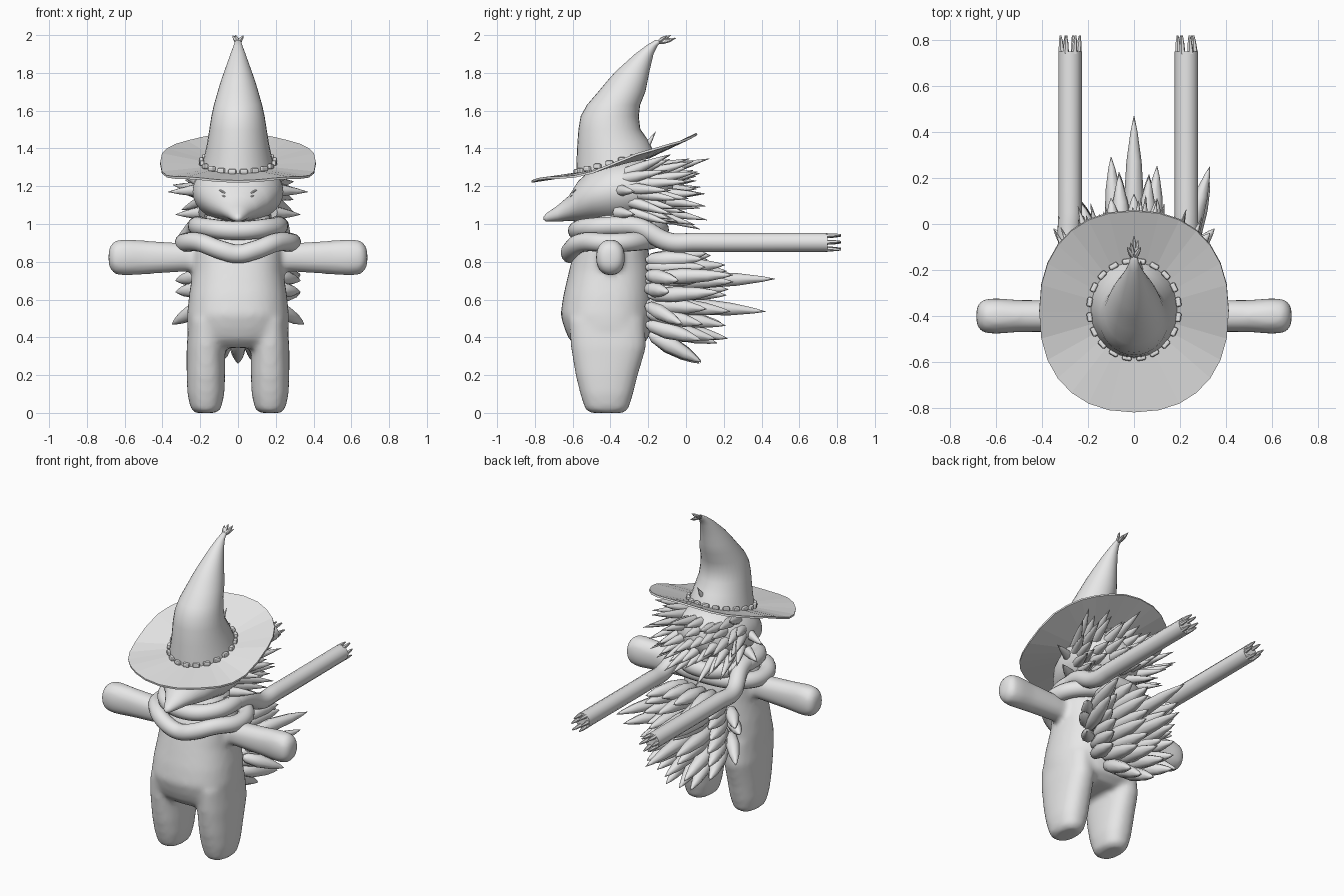
import bpy, bmesh, math, random
from mathutils import Vector, Matrix

random.seed(4)
cube = bpy.data.objects.get("Cube")
if cube:
    bpy.data.objects.remove(cube, do_unlink=True)

grey = bpy.data.materials.new("light_grey")
grey.use_nodes = True
grey.diffuse_color = (0.8, 0.8, 0.8, 1)
grey.node_tree.nodes["Principled BSDF"].inputs["Base Color"].default_value = (0.8, 0.8, 0.8, 1)


def finish(name, bm, angle=40):
    """Turn a bmesh into a named object, smooth below the given angle."""
    bmesh.ops.recalc_face_normals(bm, faces=bm.faces)
    mesh = bpy.data.meshes.new(name)
    bm.to_mesh(mesh)
    bm.free()
    mesh.materials.append(grey)
    obj = bpy.data.objects.new(name, mesh)
    bpy.context.collection.objects.link(obj)
    bpy.ops.object.select_all(action="DESELECT")
    obj.select_set(True)
    bpy.context.view_layer.objects.active = obj
    if angle:
        bpy.ops.object.shade_smooth_by_angle(angle=math.radians(angle))
    return obj


def ring(center, u, v, n=32, power=1.0):
    """Closed (super)ellipse around center spanned by half axes u and v."""
    pts = []
    for i in range(n):
        a = 2 * math.pi * i / n
        c, s = math.cos(a), math.sin(a)
        c, s = (math.copysign(abs(k) ** power, k) for k in (c, s))
        pts.append(Vector(center) + Vector(u) * c + Vector(v) * s)
    return pts


def loft(bm, rings, caps=True):
    rows = [[bm.verts.new(p) for p in r] for r in rings]
    n = len(rows[0])
    for a, b in zip(rows, rows[1:]):
        for i in range(n):
            j = (i + 1) % n
            bm.faces.new((a[i], a[j], b[j], b[i]))
    if caps:
        bm.faces.new(rows[0][::-1])
        bm.faces.new(rows[-1])


LEAF = ((0, 0.3), (0.1, 0.75), (0.38, 1), (0.7, 0.72), (0.9, 0.32), (1, 0.03))
THORN = ((0, 1), (0.3, 0.85), (0.65, 0.5), (1, 0.04))


def spike(bm, base, tip, radius, profile=LEAF, n=8):
    base, tip = Vector(base), Vector(tip)
    d = (tip - base).normalized()
    u = d.orthogonal().normalized()
    v = d.cross(u)
    loft(bm, [ring(base.lerp(tip, t), u * r * radius, v * r * radius, n) for t, r in profile])


def upright(x, rows, power):
    """Horizontal rings from rows of height, front y, back y and half width."""
    return [ring((x, (f + b) / 2, z), (w, 0, 0), (0, (b - f) / 2, 0), power=power)
            for z, f, b, w in rows]


# Body: torso, legs and arms fused into one soft skin
bm = bmesh.new()
loft(bm, upright(0, (
    (.345, -.57, -.26, .2), (.39, -.62, -.2, .255), (.45, -.645, -.185, .27),
    (.52, -.665, -.175, .27), (.62, -.65, -.175, .26), (.75, -.62, -.18, .24),
    (.87, -.59, -.2, .24), (.95, -.55, -.22, .21), (1.08, -.48, -.22, .15)), 0.85))
for side in (-1, 1):
    loft(bm, upright(side * .17, (
        (0, -.51, -.33, .055), (.02, -.535, -.305, .08), (.1, -.56, -.28, .098),
        (.2, -.585, -.255, .102), (.35, -.61, -.21, .102), (.5, -.62, -.22, .09)), 0.85))
    loft(bm, [ring((side * x, -.4, .823), (0, ry, 0), (0, 0, rz), power=0.9)
              for x, ry, rz in ((.1, .06, .07), (.3, .07, .077), (.5, .07, .09),
                                (.6, .078, .097), (.655, .074, .088), (.685, .045, .05))])
body = finish("body", bm, 0)
remesh = body.modifiers.new("fuse", "REMESH")
remesh.mode = "VOXEL"
remesh.voxel_size = 0.016
remesh.use_smooth_shade = True
soften = body.modifiers.new("soften", "SMOOTH")
soften.factor = 0.5
soften.iterations = 9

# Head with a long pointed snout
bm = bmesh.new()
loft(bm, [ring((0, y, z), (w, 0, 0), (0, 0, h)) for y, z, w, h in (
    (-.755, 1.03, .006, .006), (-.74, 1.034, .024, .022), (-.68, 1.055, .055, .043),
    (-.62, 1.083, .095, .066), (-.57, 1.12, .155, .108), (-.5, 1.15, .205, .14),
    (-.4, 1.17, .24, .17), (-.28, 1.18, .24, .17), (-.17, 1.18, .2, .15),
    (-.1, 1.18, .12, .1), (-.07, 1.18, .02, .02))])
finish("head", bm, 60)

# Frowning eye slits
bm = bmesh.new()
for side in (-1, 1):
    spike(bm, (side * .1, -.584, 1.182), (side * .055, -.604, 1.155), .006)
    spike(bm, (side * .085, -.602, 1.152), (side * .062, -.612, 1.142), .005)
finish("eyes", bm)

# Head quills sweeping backwards
bm = bmesh.new()
for row, el in enumerate((-42, -22, -3, 17, 36)):
    count = 10 - row % 2
    for i in range(count):
        az = math.radians(-92 + 184 * i / (count - 1) + random.uniform(-7, 7))
        e = math.radians(el + random.uniform(-6, 6))
        n = Vector((math.sin(az) * math.cos(e), math.cos(az) * math.cos(e), math.sin(e)))
        base = Vector((n.x * .21, -.3 + n.y * .18, 1.18 + n.z * .16))
        d = Vector((n.x * .38, n.y * .55 + .7, n.z * .4 + random.uniform(-.08, .08))).normalized()
        spike(bm, base, base + d * random.uniform(.18, .3), .032, THORN)
for side in (-1, 1):
    for z, x in ((1.05, .33), (1.17, .37)):
        spike(bm, (side * .19, -.36, z + .01), (side * x, -.27, z), .034, THORN)
spike(bm, (.02, -.24, 1.36), (.03, -.16, 1.49), .022, THORN)
finish("head_quills", bm, 50)

# Back quills: base height, tip height, reach, number in the row
bm = bmesh.new()
for z, tip_z, reach, count in (
        (.81, .83, .13, 5), (.77, .77, .28, 4), (.7, .71, .47, 5), (.65, .64, .29, 4),
        (.58, .55, .42, 5), (.53, .47, .25, 4), (.47, .38, .22, 5), (.42, .27, .07, 3)):
    for i in range(count):
        u = 2 * i / (count - 1) - 1
        if count == 3:
            u *= .45
        spread = abs(u) + (random.uniform(-.08, .08) if u else 0)
        base = (.14 * u, -.19 - .02 * u * u, z)
        tip = (.19 * u + .04 * u ** 3, reach + (.09 - reach) * spread,
               tip_z + random.uniform(-.02, .02))
        spike(bm, base, tip, .046)
for side in (-1, 1):
    for z, x, y, tip_z in ((.73, .33, -.04, .7), (.66, .33, -.09, .64), (.57, .35, -.02, .47)):
        spike(bm, (side * .18, -.21, z), (side * x, y, tip_z), .042)
spike(bm, (.2, -.18, .72), (.33, .25, .73), .042)
spike(bm, (.2, -.2, .62), (.33, .18, .64), .042)
finish("back_quills", bm, 50)


# Scarf: two loops and two long tails
def tube(name, points, radius, cyclic=False):
    curve = bpy.data.curves.new(name, "CURVE")
    curve.dimensions = "3D"
    curve.bevel_depth = radius
    curve.bevel_resolution = 5
    curve.resolution_u = 8
    curve.use_fill_caps = True
    spline = curve.splines.new("BEZIER")
    spline.bezier_points.add(len(points) - 1)
    spline.use_cyclic_u = cyclic
    for p, co in zip(spline.bezier_points, points):
        p.co = co
        p.handle_left_type = p.handle_right_type = "AUTO"
    curve.materials.append(grey)
    obj = bpy.data.objects.new(name, curve)
    bpy.context.collection.objects.link(obj)
    bpy.ops.object.select_all(action="DESELECT")
    obj.select_set(True)
    bpy.context.view_layer.objects.active = obj
    bpy.ops.object.convert(target="MESH")
    bpy.ops.object.shade_smooth_by_angle(angle=math.radians(50))


def loop(half):
    """Mirror a half path, whose ends lie on the centre plane, into a loop."""
    return half + [(-x, y, z) for x, y, z in half[-2:0:-1]]


tube("scarf_upper_loop", loop([(0, -.575, .965), (.16, -.52, .98), (.215, -.34, .99),
                               (.15, -.19, .98), (0, -.14, .97)]), .05, True)
tube("scarf_lower_loop", loop([(0, -.612, .842), (.09, -.607, .862), (.2, -.55, .902),
                               (.285, -.39, .9), (.22, -.24, .91), (0, -.17, .92)]), .05, True)
fringe = bmesh.new()
for side, x in ((-1, .278), (1, .228)):
    tube("scarf_tail_" + ("left" if side > 0 else "right"),
         [(side * .205, -.4, .99), (side * .22, -.26, .985), (side * x, -.09, .905),
          (side * x, .05, .903), (side * x, .75, .903)], .051)
    for p in ring((side * x, .74, .903), (.036, 0, 0), (0, 0, .04), 6):
        tip = p + Vector((random.uniform(-.008, .008), .08, random.uniform(-.006, .006)))
        spike(fringe, p, tip, .014, ((0, 1), (.6, .7), (1, .3)), 6)
finish("scarf_fringe", fringe)

# Hat crown: front y, back y, height, half width, tilt
bm = bmesh.new()
loft(bm, [ring((0, (f + b) / 2, z), (w, 0, 0), (0, (b - f) / 2, t * (b - f) / 2))
          for f, b, z, w, t in (
    (-.582, -.16, 1.31, .19, .24), (-.577, -.2, 1.42, .165, .12), (-.57, -.242, 1.5, .152, .02),
    (-.558, -.25, 1.57, .141, 0), (-.525, -.243, 1.63, .128, 0), (-.465, -.215, 1.7, .108, 0),
    (-.415, -.203, 1.76, .09, 0), (-.37, -.193, 1.81, .072, 0), (-.27, -.172, 1.9, .04, 0),
    (-.21, -.15, 1.945, .023, 0), (-.16, -.115, 1.975, .014, 0))])
finish("hat_crown", bm, 50)

# Frayed hat tip
bm = bmesh.new()
for x, y, z in ((0, -.05, 1.985), (.03, -.1, 1.998), (-.03, -.1, 1.998),
                (.018, -.07, 1.972), (-.015, -.08, 2.0)):
    spike(bm, (0, -.15, 1.96), (x, y, z), .012, LEAF, 6)
finish("hat_tip_fray", bm)


def brim_height(x, y):
    """Tilted plane that lifts at the back and sides and curls up at the front."""
    z = 1.31 + .24 * (y + .37) + .24 * max(0, y + .18)
    z += .2 * x * x * min(1, max(0, (y + .5) / .3))
    return z + .45 * min(0, y + .56) ** 2


# Hat brim: tilted disc of radial panels
bm = bmesh.new()
rings = []
for f in (.42, 1):
    pts = ring((0, -.38, 0), (.412 * f, 0, 0), (0, .438 * f, 0), 28, 0.88)
    for i, p in enumerate(pts):
        p.z = brim_height(p.x, p.y) + .008 * f ** 3 * math.sin(5 * math.tau * i / 28)
    rings.append(pts)
loft(bm, rings, caps=False)
brim = finish("hat_brim", bm, 0)
thick = brim.modifiers.new("thickness", "SOLIDIFY")
thick.thickness = 0.012
thick.offset = 0

# Hat band of small stones
bm = bmesh.new()
for i in range(20):
    a = math.tau * (i + .5) / 20
    x, y = .195 * math.cos(a), -.372 + .212 * math.sin(a)
    turn = math.atan2(.212 * math.cos(a), -.195 * math.sin(a))
    place = Matrix.Translation((x, y, brim_height(x, y) + .018)) @ Matrix.Rotation(turn, 4, "Z")
    bmesh.ops.create_cube(bm, size=1, matrix=place @ Matrix.Diagonal((.042, .024, .028, 1)))
stones = finish("hat_band_stones", bm, 0)
bevel = stones.modifiers.new("rounding", "BEVEL")
bevel.width = 0.008
bevel.segments = 2
